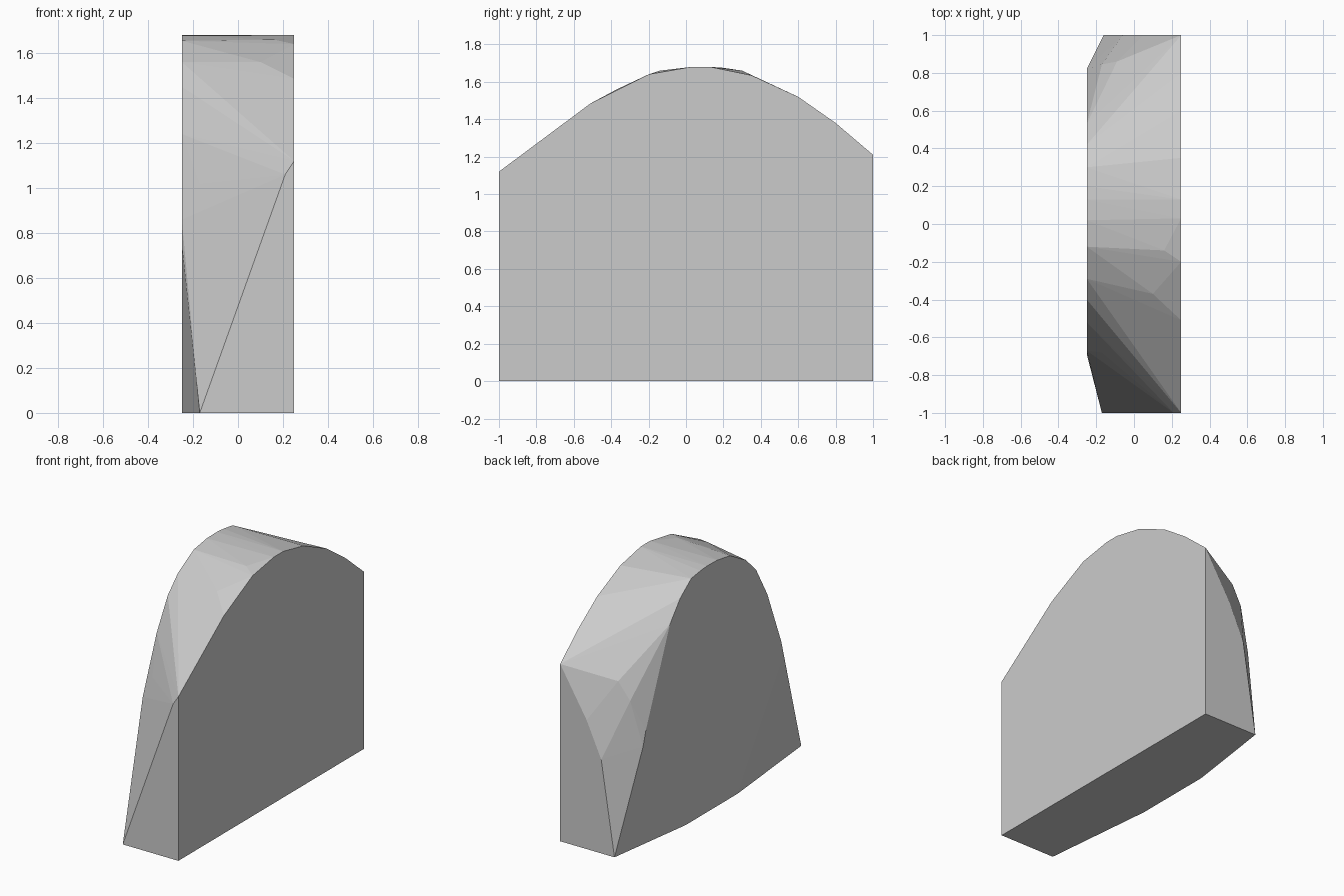
import bpy
import bmesh
import math

default_cube = bpy.data.objects.get("Cube")
if default_cube:
    bpy.data.objects.remove(default_cube, do_unlink=True)

# One plain grey for the whole block
grey = bpy.data.materials.new("plain grey")
grey.use_nodes = True
grey.diffuse_color = (0.6, 0.6, 0.6, 1)
shader = next(n for n in grey.node_tree.nodes if n.type == 'BSDF_PRINCIPLED')
shader.inputs["Base Color"].default_value = grey.diffuse_color


def side_profile(x, outline):
    """Points (y, z) on a plane across x."""
    return [(x, y, z) for y, z in outline]


def end_profile(y, outline):
    """Points (x, z) on a plane across y."""
    return [(x, y, z) for x, z in outline]


# Flat left side, with a full-depth base and an arched top
left_side = side_profile(0.25, [
    (-1, 0), (-1, 1.12), (-0.51, 1.485), (-0.2, 1.64), (0.03, 1.68),
    (0.13, 1.68), (0.35, 1.635), (0.6, 1.52), (0.8, 1.38), (1, 1.21), (1, 0)])

# Right side, with a rounder arch and a narrower foot
right_side = side_profile(-0.25, [
    (-0.2, 0), (-0.69, 0.75), (-0.67, 0.86), (-0.52, 1.24), (-0.4, 1.45),
    (-0.29, 1.56), (-0.12, 1.655), (0.02, 1.678), (0.13, 1.68), (0.2, 1.675),
    (0.3, 1.66), (0.42, 1.57), (0.53, 1.435), (0.79, 0.81), (0.82, 0.71),
    (0.36, 0)])

# Flat front and back ends with their curved edges
front_end = end_profile(-1, [(-0.17, 0), (0.12, 0.81), (0.21, 1.06)])
back_end = end_profile(1, [(-0.16, 0), (-0.06, 0.64), (0.05, 0.88)])

# Corners of the facets between the sides
facet_corners = [
    (0.16, -0.14, 1.66), (0.1, -0.37, 1.56), (-0.17, -0.68, 1.02),
    (-0.17, 0.845, 1.01), (-0.09, 0.86, 1.13)]

# Wrap the profiles in one convex faceted shell
bm = bmesh.new()
for point in left_side + right_side + front_end + back_end + facet_corners:
    bm.verts.new(point)
hull = bmesh.ops.convex_hull(bm, input=bm.verts)
loose = {v for v in hull["geom_interior"] + hull["geom_unused"]
         if isinstance(v, bmesh.types.BMVert)}
bmesh.ops.delete(bm, geom=list(loose), context='VERTS')
bmesh.ops.dissolve_limit(bm, angle_limit=math.radians(0.5),
                         verts=bm.verts, edges=bm.edges)
bmesh.ops.recalc_face_normals(bm, faces=bm.faces)

mesh = bpy.data.meshes.new("arched_block")
bm.to_mesh(mesh)
bm.free()
mesh.materials.append(grey)
block = bpy.data.objects.new("arched_block", mesh)
bpy.context.collection.objects.link(block)
